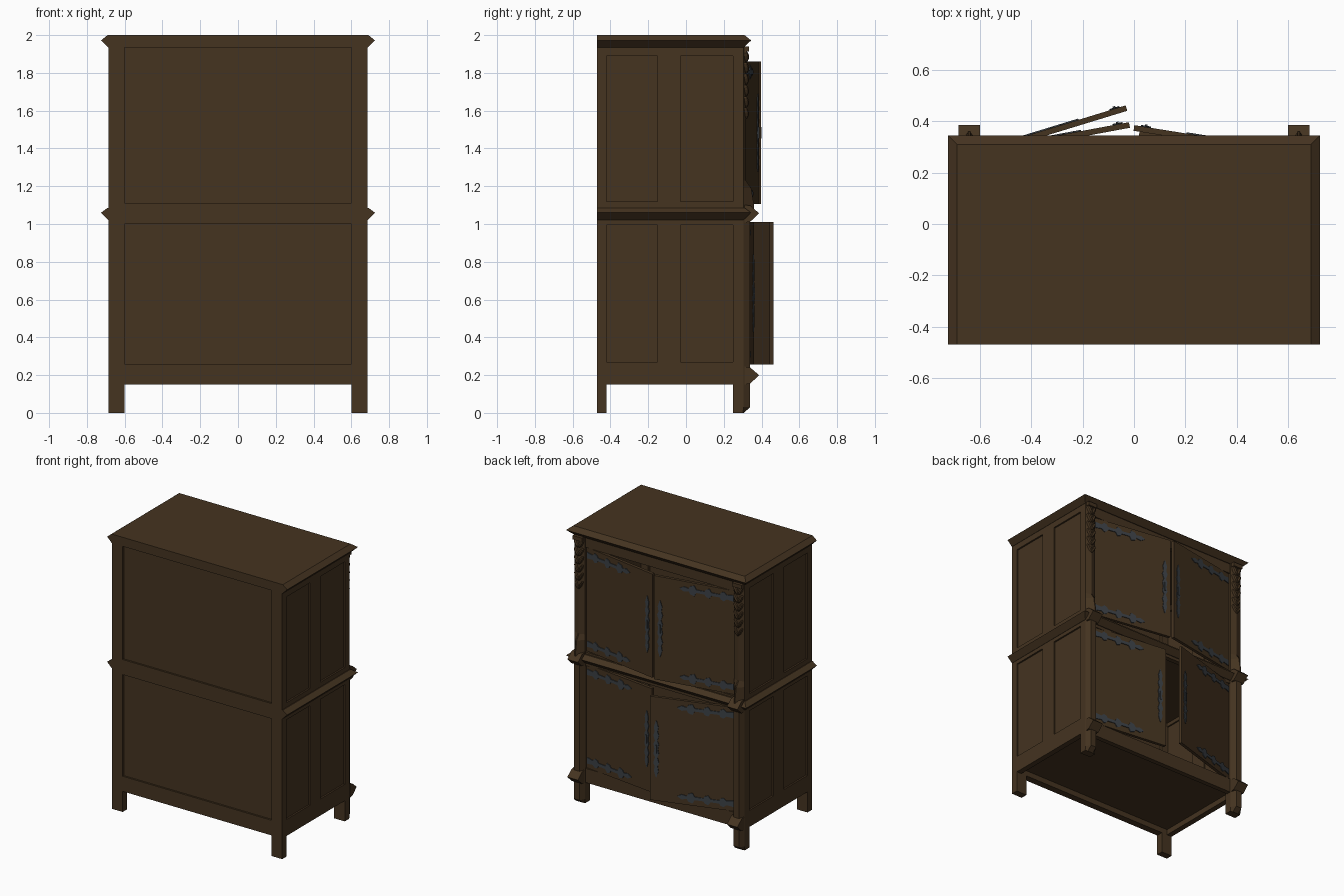
import bpy, bmesh, math
from mathutils import Matrix, Vector

if "Cube" in bpy.data.objects:
    bpy.data.objects.remove(bpy.data.objects["Cube"])


def material(name, rgb):
    m = bpy.data.materials.new(name)
    m.diffuse_color = (*rgb, 1)
    m.use_nodes = True
    m.node_tree.nodes["Principled BSDF"].inputs["Base Color"].default_value = m.diffuse_color
    return m


WOOD = material("dark_oak", (0.059, 0.0335, 0.0145))
IRON = material("dark_iron", (0.044, 0.052, 0.060))


def finish(name, bm, mat):
    bmesh.ops.recalc_face_normals(bm, faces=bm.faces)
    me = bpy.data.meshes.new(name)
    bm.to_mesh(me)
    bm.free()
    me.materials.append(mat)
    ob = bpy.data.objects.new(name, me)
    bpy.context.collection.objects.link(ob)
    return ob


def loft(name, rings, mat=WOOD, mx=Matrix()):
    """Closed solid through a stack of equal-length point rings."""
    bm = bmesh.new()
    vs = [[bm.verts.new(mx @ Vector(p)) for p in r] for r in rings]
    n = len(rings[0])
    for a, b in zip(vs, vs[1:]):
        for i in range(n):
            bm.faces.new((a[i], a[(i + 1) % n], b[(i + 1) % n], b[i]))
    bm.faces.new(vs[0])
    bm.faces.new(vs[-1])
    return finish(name, bm, mat)


def rect(z, x0, x1, y0, y1):
    return [(x0, y0, z), (x1, y0, z), (x1, y1, z), (x0, y1, z)]


def box(name, x0, x1, y0, y1, z0, z1, mat=WOOD, mx=Matrix()):
    return loft(name, [rect(z0, x0, x1, y0, y1), rect(z1, x0, x1, y0, y1)], mat, mx)


def plate(name, pts, y0, y1, mat, mx):
    """Flat outline in x/z, given thickness along y."""
    return loft(name, [[(x, y, z) for x, z in pts] for y in (y0, y1)], mat, mx)


# Crown and middle moulding: pointed edge on the sides and door face
def moulding(name, z0, z1, z2):
    loft(name, [rect(z0, -.687, .687, -.47, .305),
                rect(z1, -.725, .725, -.47, .345),
                rect(z2, -.69, .69, -.47, .31)])


moulding("crown", 1.934, 1.972, 2.0)
moulding("middle_moulding", 1.022, 1.06, 1.086)

# Panelled back
box("back_bottom_rail", -.6, .6, -.47, -.42, .15, .26)
box("back_middle_rail", -.6, .6, -.47, -.42, 1.0, 1.11)
box("back_panel_lower", -.6, .6, -.457, -.44, .26, 1.0)
box("back_panel_upper", -.6, .6, -.457, -.44, 1.11, 1.945)

# Door-side frame and floor
box("door_top_rail", -.6, .6, .265, .30, 1.862, 1.94)
box("door_middle_rail", -.6, .6, .265, .30, 1.0, 1.10)
box("door_bottom_rail", -.6, .6, .265, .30, .15, .253)
box("floor_board", -.65, .65, -.45, .28, .19, .21)


def post_ring(s, z, yf, flat):
    """Post section with a front face of the given half width (0 = pointed)."""
    ym = min(.305, yf - .004)
    return [(s * x, y, z) for x, y in ((.6, .25), (.685, .25), (.685, ym),
                                       (.6425 + flat, yf), (.6425 - flat, yf), (.6, ym))]


for s, side in ((-1, "left"), (1, "right")):
    # Rear post with leg
    box(side + "_rear_post", s * .6, s * .685, -.47, -.42, 0, 1.94)
    # Door-side post with leg, then the slimmer pointed shaft above
    lower = ((0, .305), (.03, .34), (1.06, .34))
    upper = ((1.06, .36), (1.1, .36), (1.19, .345), (1.23, .318), (1.94, .318))
    loft(side + "_lower_post", [post_ring(s, z, y, .022) for z, y in lower])
    loft(side + "_upper_post", [post_ring(s, z, y, .004) for z, y in upper])
    # Side stiles, rails and sunken panels
    box(side + "_side_muntin", s * .645, s * .685, -.15, -.03, .15, 1.94)
    for y0, y1 in ((-.42, -.15), (-.03, .25)):
        for z0, z1 in ((.15, .27), (.995, 1.12), (1.89, 1.94)):
            box(side + "_side_rail", s * .645, s * .685, y0, y1, z0, z1)
        for z0, z1 in ((.27, .995), (1.12, 1.89)):
            box(side + "_side_panel", s * .655, s * .673, y0, y1, z0, z1)
    # Pointed blocks on the post
    for z in (.2, 1.057):
        loft(side + "_post_wedge", [[(s * x, .31, z - .05), (s * x, .34, z - .045),
                                     (s * x, .387, z), (s * x, .34, z + .04),
                                     (s * x, .31, z + .045)] for x in (.6, .685)])
    # Carved leaves at the head of the post
    bm = bmesh.new()
    for i in range(6):
        z, w = 1.885 - i * .06, .021 - i * .0016
        for k in (-1, 1):
            mx = (Matrix.Translation((s * .6425 + k * .015, .313, z))
                  @ Matrix.Rotation(k * .5, 4, 'Y')
                  @ Matrix.Diagonal((w * .75, .021, .036, 1)))
            bmesh.ops.create_uvsphere(bm, u_segments=8, v_segments=5, radius=1, matrix=mx)
    finish(side + "_carved_leaves", bm, WOOD)
    box(side + "_post_capital", s * .605, s * .68, .29, .333, 1.912, 1.94)

# Iron outlines: half-heights along the length, mirrored across the centre line
STRAP = ((0, .022), (.05, .016), (.07, .034), (.09, .026), (.1, .011), (.16, .011),
         (.175, .034), (.2, .026), (.21, .011), (.27, .011), (.285, .038),
         (.315, .028), (.325, .01), (.36, .018), (.39, .002))
SPINE = ((0, .012), (.035, .019), (.06, .008), (.1, .02), (.125, .01), (.16, .016), (.205, .002))
strap_pts = [(u, h) for u, h in STRAP] + [(u, -h) for u, h in reversed(STRAP)]
spine_half = [(h, v) for v, h in reversed(SPINE)] + [(h, -v) for v, h in SPINE[1:]]
spine_pts = spine_half + [(-u, v) for u, v in reversed(spine_half)]

# Four doors ajar: name, side, width, opening angle, bottom, top
for name, s, w, ang, z0, z1 in (("lower_left", -1, .590, 17.0, .255, 1.01),
                                ("upper_left", -1, .587, 10.5, 1.105, 1.86),
                                ("lower_right", 1, .580, 7.0, .255, 1.01),
                                ("upper_right", 1, .603, 9.1, 1.105, 1.86)):
    mx = (Matrix.Translation((s * .597, .290, 0))
          @ Matrix.Diagonal((-s, 1, 1, 1))
          @ Matrix.Rotation(math.radians(ang), 4, 'Z'))
    box(name + "_door", 0, w, -.022, 0, z0, z1, WOOD, mx)
    for z in (z0 + .055, z1 - .055):
        plate(name + "_hinge_strap", [(u + .008, z + v) for u, v in strap_pts],
              -.002, .005, IRON, mx)
    zc = (z0 + z1) / 2
    plate(name + "_lock_plate", [(w - .045 + u, zc + v) for u, v in spine_pts],
          -.002, .005, IRON, mx)
    box(name + "_handle", w - .050, w - .040, .004, .010, zc - .03, zc + .03, IRON, mx)
